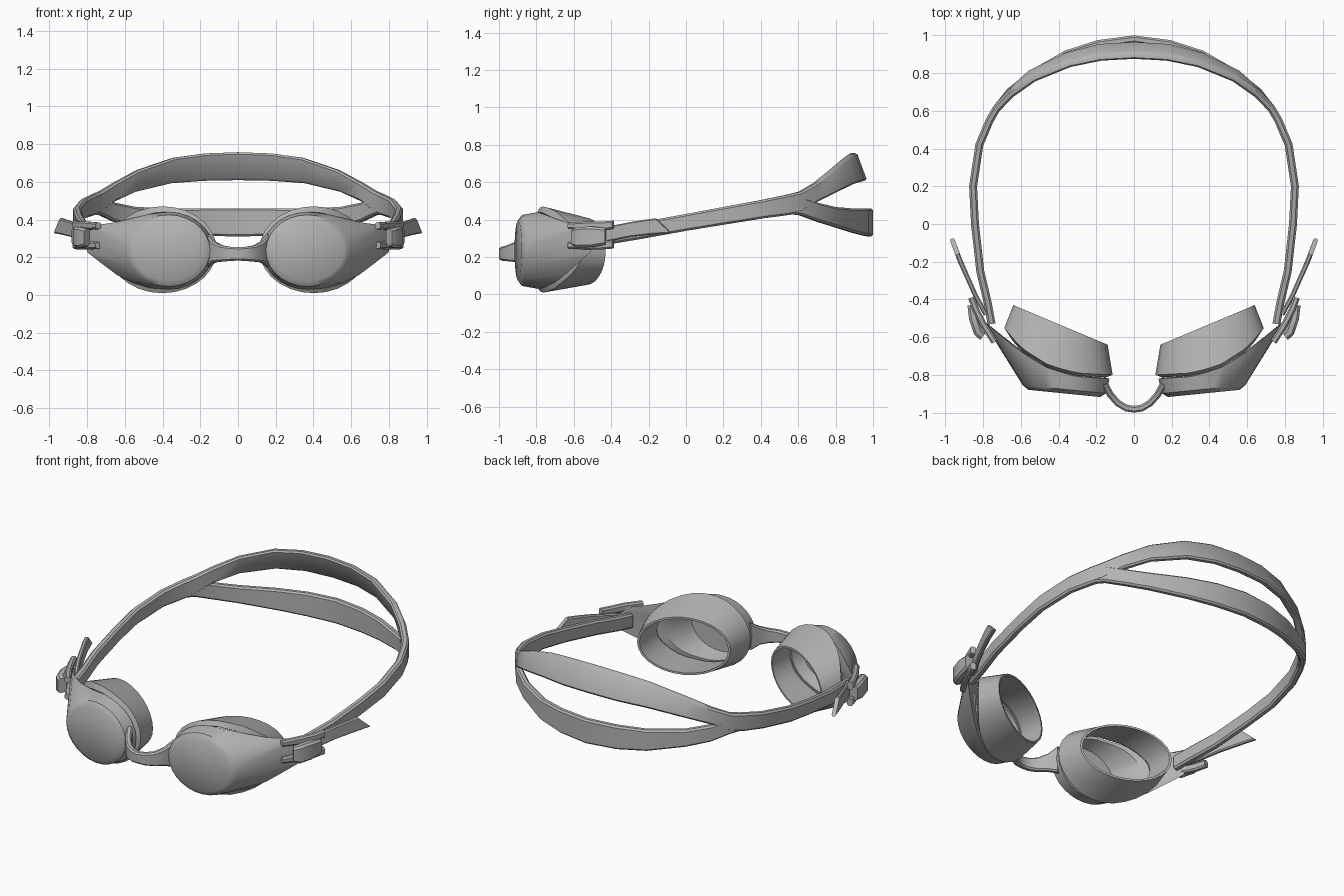
import bpy, bmesh, math
from mathutils import Vector, Matrix

cube = bpy.data.objects.get("Cube")
if cube:
    bpy.data.objects.remove(cube, do_unlink=True)

GREY = (0.45, 0.45, 0.45, 1)
rubber = bpy.data.materials.new("mid_grey")
rubber.use_nodes = True
rubber.diffuse_color = GREY
rubber.node_tree.nodes["Principled BSDF"].inputs["Base Color"].default_value = GREY


def finish(name, bm, flip=False):
    if flip:
        bmesh.ops.transform(bm, matrix=Matrix.Scale(-1, 4, (1, 0, 0)), verts=bm.verts)
    bmesh.ops.recalc_face_normals(bm, faces=bm.faces)
    mesh = bpy.data.meshes.new(name)
    bm.to_mesh(mesh)
    bm.free()
    mesh.materials.append(rubber)
    ob = bpy.data.objects.new(name, mesh)
    bpy.context.collection.objects.link(ob)
    bpy.ops.object.select_all(action='DESELECT')
    ob.select_set(True)
    bpy.context.view_layer.objects.active = ob
    bpy.ops.object.shade_smooth_by_angle(angle=math.radians(38))


def loft(name, rings, caps=True, flip=False):
    bm = bmesh.new()
    rows = [[bm.verts.new(p) for p in ring] for ring in rings]
    n = len(rows[0])
    for a, b in zip(rows, rows[1:]):
        for i in range(n):
            j = (i + 1) % n
            bm.faces.new((a[i], a[j], b[j], b[i]))
    if caps:
        bm.faces.new(rows[0])
        bm.faces.new(rows[-1])
    finish(name, bm, flip)


def lerp(x, table):
    """Piecewise linear lookup in a list of (x, value) pairs."""
    if x <= table[0][0]:
        return table[0][1]
    for (x0, v0), (x1, v1) in zip(table, table[1:]):
        if x <= x1:
            return v0 + (v1 - v0) * (x - x0) / (x1 - x0)
    return table[-1][1]


def band(name, path, thick, whole=False, flip=False):
    """Strip along (x, y, z, height, lean, shear); whole adds the mirrored half."""
    pts = [tuple(p) + (0,) * (6 - len(p)) for p in path]
    if whole:
        pts += [(-p[0],) + p[1:] for p in reversed(pts[:-1])]
    rings = []
    for i, (x, y, z, h, lean, shear) in enumerate(pts):
        a, b = pts[max(i - 1, 0)], pts[min(i + 1, len(pts) - 1)]
        t = Vector((b[0] - a[0], b[1] - a[1], 0)).normalized()
        out = Vector((t.y, -t.x, 0))
        w, k, c = thick / 2, h / 2, thick * 0.25
        ring = []
        for u, v in ((w, c - k), (w, k - c), (w - c, k), (c - w, k),
                     (-w, k - c), (-w, c - k), (c - w, -k), (w - c, -k)):
            f = v / k / 2
            ring.append(Vector((x, y, z + v)) + out * (u - lean * f) - t * shear * f)
        rings.append(ring)
    loft(name, rings, flip=flip)


# Eyepiece curves across x
N = 28
ANGLES = [2 * math.pi * i / N for i in range(N)]
FRONT = [(0.15, -0.92), (0.58, -0.877)]
SHELL_BACK = [(0.13, -0.82), (0.3, -0.81), (0.45, -0.77), (0.6, -0.68), (0.72, -0.58), (0.81, -0.5)]
SEAL_FRONT = [(0.11, -0.8), (0.3, -0.79), (0.45, -0.75), (0.6, -0.655), (0.69, -0.55)]
SEAL_BACK = [(0.14, -0.64), (0.64, -0.43)]
SHELL_TOP = [(0.37, 0.44), (0.5, 0.425), (0.62, 0.39), (0.72, 0.375), (0.81, 0.37)]
SHELL_BOTTOM = [(0.37, 0.03), (0.5, 0.04), (0.62, 0.09), (0.72, 0.165), (0.81, 0.235)]


def oval(x0, x1, z0, z1, curve, dy=0.0):
    ring = []
    for t in ANGLES:
        x = (x0 + x1) / 2 + (x1 - x0) / 2 * math.cos(t)
        z = (z0 + z1) / 2 + (z1 - z0) / 2 * math.sin(t)
        ring.append((x, lerp(x, curve) + dy, z))
    return ring


def shell_outline():
    """Oval on the nose side, drawn out to a tapering arm on the other."""
    ring = []
    for t in ANGLES:
        c, s = math.cos(t), math.sin(t)
        x = 0.37 + (0.44 if c > 0 else 0.24) * c
        z = 0.235 + 0.205 * s
        if c > 0:
            z = 0.3 if abs(s) < 0.01 else lerp(x, SHELL_TOP if s > 0 else SHELL_BOTTOM)
        ring.append((x, lerp(x, SHELL_BACK), z))
    return ring


for side, flip in (("left", False), ("right", True)):
    # Lens shell with its tapering arm, hollow at the back
    loft(side + "_lens_shell", [
        oval(0.18, 0.56, 0.075, 0.395, FRONT),
        oval(0.148, 0.59, 0.045, 0.425, FRONT, 0.022),
        shell_outline(),
        oval(0.16, 0.61, 0.05, 0.42, SHELL_BACK, 0.005),
        oval(0.18, 0.56, 0.075, 0.395, FRONT, 0.025)], flip=flip)

    # Soft eye seal, open tube
    loft(side + "_eye_seal", [
        oval(0.16, 0.63, 0.05, 0.425, SEAL_FRONT, 0.01),
        oval(0.15, 0.64, 0.035, 0.44, SEAL_FRONT, -0.015),
        oval(0.113, 0.688, 0.01, 0.47, SEAL_FRONT),
        oval(0.14, 0.64, 0.05, 0.41, SEAL_BACK),
        oval(0.152, 0.628, 0.062, 0.398, SEAL_BACK),
        oval(0.16, 0.63, 0.05, 0.425, SEAL_FRONT, 0.01)], caps=False, flip=flip)

    # Forked arm end
    for level, z in (("upper", 0.367), ("lower", 0.263)):
        band(f"{side}_{level}_prong", [(0.74, -0.625, z, 0.035), (0.80, -0.53, z, 0.045),
             (0.84, -0.45, z, 0.045), (0.862, -0.39, z + 0.005, 0.045)], 0.035, flip=flip)

    # Buckle roller held between the prongs
    band(side + "_buckle", [(0.80, -0.595, 0.305, 0.09), (0.825, -0.575, 0.305, 0.11),
         (0.85, -0.50, 0.308, 0.11), (0.858, -0.43, 0.31, 0.09)], 0.05, flip=flip)

    # Loose strap tail with a slanted tip
    band(side + "_strap_tail", [(0.785, -0.48, 0.31, 0.08), (0.84, -0.38, 0.33, 0.08),
         (0.88, -0.29, 0.348, 0.08), (0.92, -0.2, 0.36, 0.08, 0, 0.03),
         (0.95, -0.12, 0.367, 0.08, 0, 0.09)], 0.025, flip=flip)

# Nose bridge
band("nose_bridge", [(0.155, -0.85, 0.235, 0.17), (0.125, -0.905, 0.228, 0.11),
     (0.085, -0.95, 0.22, 0.085), (0.04, -0.976, 0.218, 0.075),
     (0, -0.982, 0.218, 0.07)], 0.036, whole=True)

# Side straps running into the upper rear band
band("head_strap", [
    (0.755, -0.53, 0.295, 0.09), (0.775, -0.42, 0.312, 0.09), (0.815, -0.25, 0.34, 0.09),
    (0.843, 0, 0.385, 0.09), (0.853, 0.2, 0.42, 0.095), (0.82, 0.42, 0.458, 0.1),
    (0.765, 0.55, 0.48, 0.11), (0.73, 0.61, 0.495, 0.11), (0.66, 0.69, 0.545, 0.1, 0.01),
    (0.54, 0.785, 0.605, 0.115, 0.03), (0.35, 0.87, 0.66, 0.135, 0.045),
    (0.18, 0.91, 0.678, 0.145, 0.055), (0, 0.92, 0.683, 0.148, 0.055)], 0.042, whole=True)

# Lower rear band
band("lower_rear_band", [
    (0.765, 0.55, 0.48, 0.1), (0.73, 0.61, 0.473, 0.1), (0.66, 0.7, 0.44, 0.1),
    (0.55, 0.79, 0.415, 0.105), (0.36, 0.9, 0.393, 0.13), (0.19, 0.955, 0.387, 0.145),
    (0, 0.98, 0.385, 0.15)], 0.04, whole=True)
